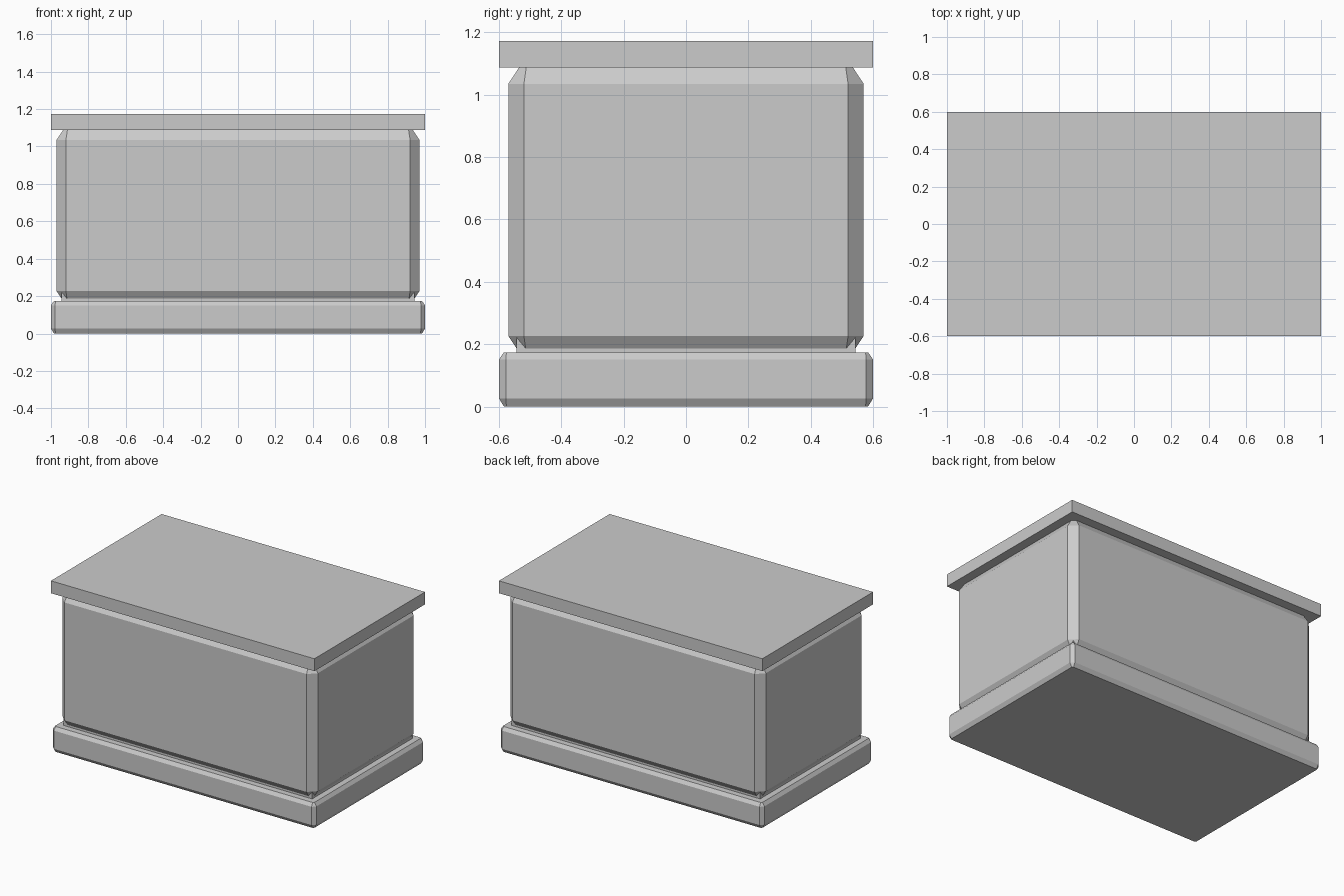
import bpy, bmesh

if "Cube" in bpy.data.objects:
    bpy.data.objects.remove(bpy.data.objects["Cube"])

# One grey for the whole chest
grey = bpy.data.materials.new("light_grey")
grey.diffuse_color = (0.6, 0.6, 0.6, 1)
grey.use_nodes = True
grey.node_tree.nodes["Principled BSDF"].inputs["Base Color"].default_value = grey.diffuse_color


def ring(hx, hy, cut, z):
    """Rectangle with its four corners cut off, as eight points."""
    return [(hx, -hy + cut, z), (hx, hy - cut, z), (hx - cut, hy, z), (-hx + cut, hy, z),
            (-hx, hy - cut, z), (-hx, -hy + cut, z), (-hx + cut, -hy, z), (hx - cut, -hy, z)]


def chamfered_block(name, levels):
    """Stack of cut-corner rectangles; a level is (half x, half y, cut, z)."""
    bm = bmesh.new()
    rings = [[bm.verts.new(p) for p in ring(*lv)] for lv in levels]
    for a, b in zip(rings, rings[1:]):
        for i in range(8):
            j = (i + 1) % 8
            bm.faces.new((a[i], a[j], b[j], b[i]))
    bm.faces.new(rings[0][::-1])
    bm.faces.new(rings[-1])
    finish(name, bm)


def box(name, hx, hy, z0, z1):
    bm = bmesh.new()
    bmesh.ops.create_cube(bm, size=1)
    for v in bm.verts:
        v.co = (v.co.x * 2 * hx, v.co.y * 2 * hy, z0 if v.co.z < 0 else z1)
    finish(name, bm)


def finish(name, bm):
    me = bpy.data.meshes.new(name)
    bm.to_mesh(me)
    bm.free()
    me.materials.append(grey)
    bpy.context.collection.objects.link(bpy.data.objects.new(name, me))


# Base slab with softened edges
chamfered_block("base", [(0.984, 0.584, 0.008, 0), (1, 0.6, 0.022, 0.026),
                         (1, 0.6, 0.022, 0.151), (0.984, 0.584, 0.008, 0.174)])
# Recessed collar between base and body
box("collar", 0.943, 0.543, 0.16, 0.235)
# Main body, its chamfers running into the base and the lid
chamfered_block("body", [(0.932, 0.532, 0.02, 0.17), (0.97, 0.57, 0.05, 0.226),
                         (0.97, 0.57, 0.05, 1.035), (0.934, 0.534, 0.022, 1.09)])
# Flat overhanging lid
box("lid", 1, 0.6, 1.088, 1.173)
